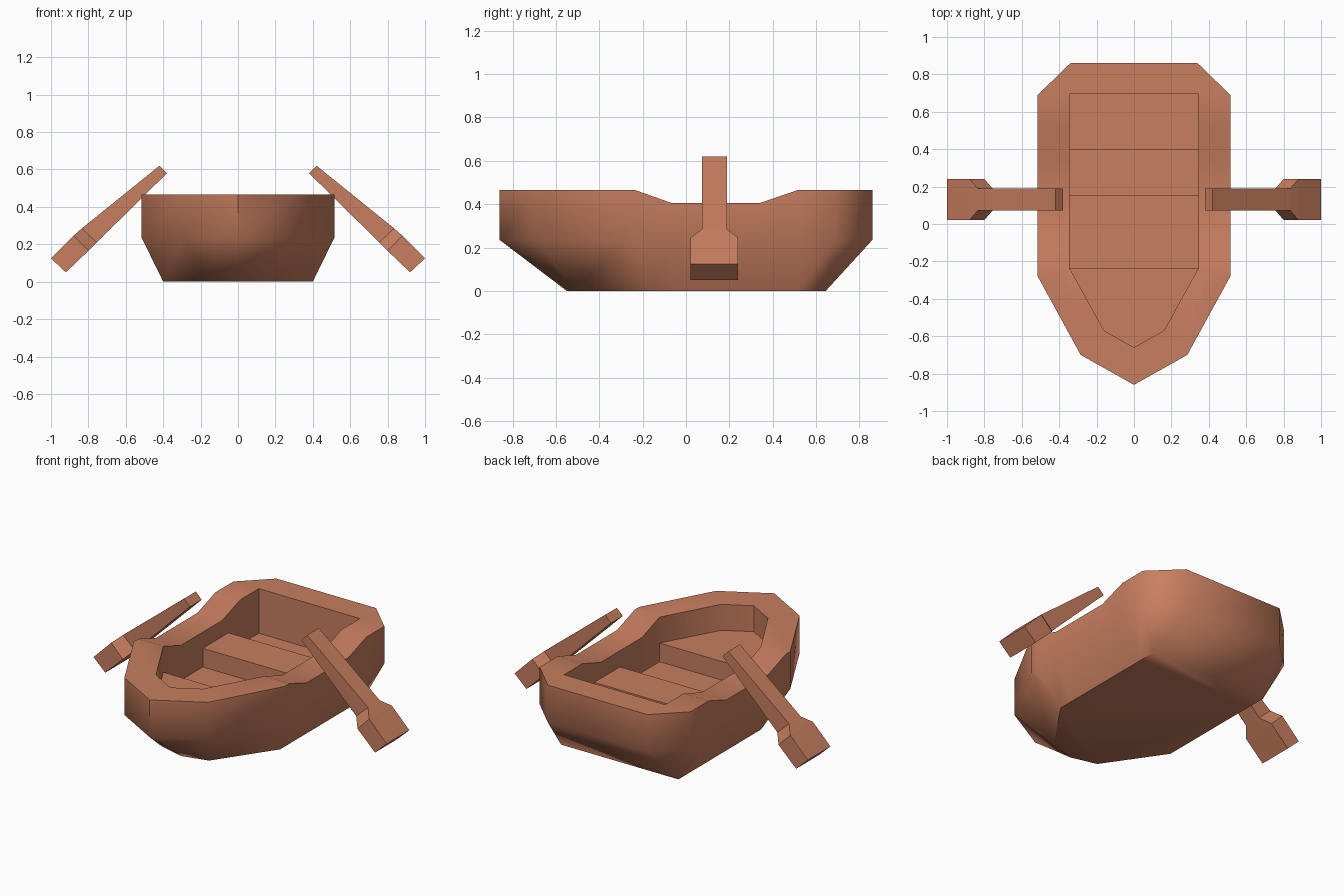
import bpy, bmesh, math

if "Cube" in bpy.data.objects:
    bpy.data.objects.remove(bpy.data.objects["Cube"])

wood = bpy.data.materials.new("terracotta wood")
wood.diffuse_color = (0.58, 0.21, 0.115, 1)
wood.use_nodes = True
wood.node_tree.nodes["Principled BSDF"].inputs["Base Color"].default_value = wood.diffuse_color

FLOOR, SEAT = 0.19, 0.305


def make(name, bm, smooth=None):
    bmesh.ops.remove_doubles(bm, verts=bm.verts, dist=0.0005)
    bmesh.ops.recalc_face_normals(bm, faces=bm.faces)
    me = bpy.data.meshes.new(name)
    bm.to_mesh(me)
    bm.free()
    me.materials.append(wood)
    ob = bpy.data.objects.new(name, me)
    bpy.context.collection.objects.link(ob)
    if smooth:
        bpy.ops.object.select_all(action='DESELECT')
        ob.select_set(True)
        bpy.context.view_layer.objects.active = ob
        bpy.ops.object.shade_smooth_by_angle(angle=math.radians(smooth))
    return ob


def loft(rings, caps=True):
    """Skin a series of equal-length closed rings."""
    bm = bmesh.new()
    loops = [[bm.verts.new(p) for p in r] for r in rings]
    n = len(loops[0])
    for a, b in zip(loops, loops[1:]):
        for i in range(n):
            j = (i + 1) % n
            bm.faces.new((a[i], a[j], b[j], b[i]))
    if caps:
        bm.faces.new(loops[0])
        bm.faces.new(loops[-1])
    return bm


def mirrored(pts):
    """Right half from bow to stern -> closed ring (first point on centre)."""
    return pts + [(-x, y, z) for x, y, z in reversed(pts[1:])]


# Hull stations on the right half: outer xy, inner xy, bottom xy, rim height
stations = [
    ((0, -0.86), (0, -0.66), (0, -0.55), 0.465),
    ((0.285, -0.70), (0.16, -0.57), (0.16, -0.51), 0.465),
    ((0.515, -0.28), (0.345, -0.235), (0.40, -0.16), 0.465),
    ((0.515, -0.235), (0.345, -0.235), (0.40, -0.16), 0.465),
    ((0.515, -0.065), (0.345, -0.065), (0.40, -0.065), 0.405),
    ((0.515, 0.34), (0.345, 0.34), (0.40, 0.34), 0.405),
    ((0.515, 0.515), (0.345, 0.515), (0.40, 0.515), 0.465),
    ((0.515, 0.69), (0.345, 0.695), (0.40, 0.645), 0.465),
    ((0.34, 0.86), (0.345, 0.695), (0.40, 0.645), 0.465),
]
bottom = mirrored([(*b, 0) for o, i, b, z in stations])
chine = mirrored([(*o, 0.235) for o, i, b, z in stations])
rim = mirrored([(*o, z) for o, i, b, z in stations])
inner = mirrored([(*i, z) for o, i, b, z in stations])
floor = mirrored([(*i, FLOOR) for o, i, b, z in stations])

# Hull, with bottom and floor as end caps
bm = loft([bottom, chine, rim, inner, floor], caps=False)
for ring in (bottom, floor):
    pts = []
    for p in ring:
        if p not in pts:
            pts.append(p)
    bm.faces.new([bm.verts.new(p) for p in pts])
hull = make("hull", bm, smooth=50)

# Keep the chine line crisp
sharp = hull.data.attributes.get("sharp_edge")
if sharp:
    for e in hull.data.edges:
        if all(abs(hull.data.vertices[v].co.z - 0.235) < 1e-4 for v in e.vertices):
            sharp.data[e.index].value = True


def slab(name, outline, z0, z1):
    make(name, loft([[(x, y, z) for x, y in outline] for z in (z0, z1)]))


# Middle seat and bow deck
slab("middle_seat", [(-0.345, 0.15), (0.345, 0.15), (0.345, 0.40), (-0.345, 0.40)],
     FLOOR, SEAT)
slab("bow_deck", [(0, -0.66), (0.16, -0.57), (0.345, -0.235),
                  (-0.345, -0.235), (-0.16, -0.57)], FLOOR, SEAT)

# Oars: upper xz, lower xz, half width
oar = [
    ((0.42, 0.62), (0.38, 0.58), 0.0575),
    ((0.835, 0.285), (0.755, 0.21), 0.0575),
    ((0.88, 0.245), (0.80, 0.165), 0.11),
    ((1.0, 0.125), (0.92, 0.05), 0.11),
]
for side, name in ((1, "right_oar"), (-1, "left_oar")):
    rings = []
    for (ux, uz), (lx, lz), w in oar:
        y0, y1 = 0.131 - w, 0.131 + w
        rings.append([(side * ux, y0, uz), (side * ux, y1, uz),
                      (side * lx, y1, lz), (side * lx, y0, lz)])
    make(name, loft(rings))
